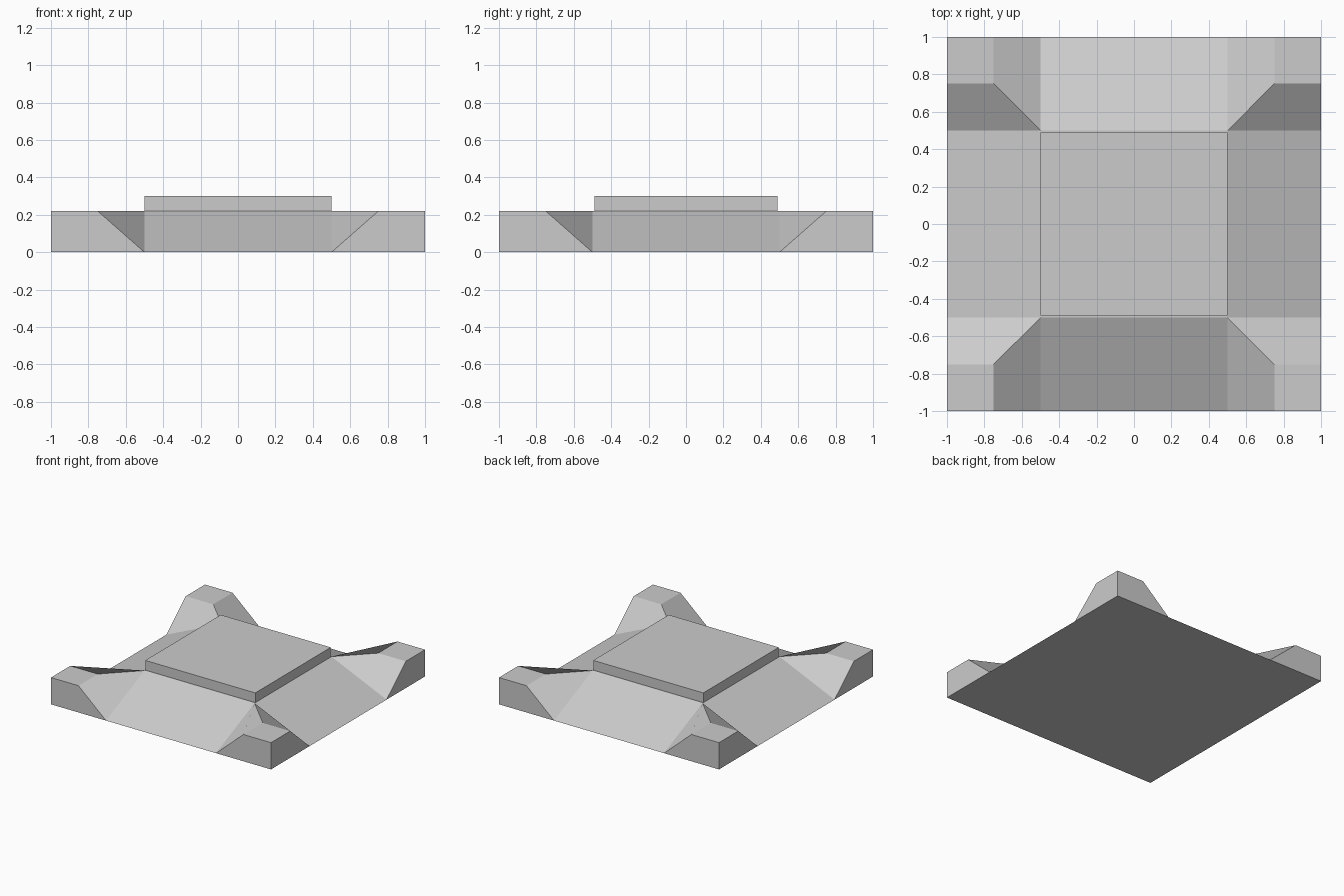
import bpy, bmesh

if "Cube" in bpy.data.objects:
    bpy.data.objects.remove(bpy.data.objects["Cube"])

H = 0.22      # height of slopes and corner horns
TOP = 0.30    # top of the raised slab


def finish(bm, name):
    bmesh.ops.remove_doubles(bm, verts=bm.verts, dist=1e-4)
    mesh = bpy.data.meshes.new(name)
    bm.to_mesh(mesh)
    bm.free()
    obj = bpy.data.objects.new(name, mesh)
    bpy.context.collection.objects.link(obj)
    return obj


def face(bm, pts, flip=False):
    # flipping keeps the first corner, so a folded quad keeps its diagonal
    if flip:
        pts = [pts[0]] + pts[:0:-1]
    bm.faces.new([bm.verts.new(p) for p in pts])


# Sloped base with four corner horns
bm = bmesh.new()
for sx in (-1, 1):
    for sy in (-1, 1):
        def corner(pts, flip):
            face(bm, [(x * sx, y * sy, z) for x, y, z in pts], flip)
        f = sx * sy < 0
        # flat top of the horn
        corner([(.75, .75, H), (1, .75, H), (1, 1, H), (.75, 1, H)], f)
        # outer wall and folded inner flank, on both sides of the diagonal
        for swap in (False, True):
            wall = [(1, .5, 0), (1, 1, 0), (1, 1, H), (1, .75, H)]
            flank = [(1, .75, H), (.75, .75, H), (.5, .5, H), (1, .5, 0)]
            for pts in (wall, flank):
                if swap:
                    pts = [(y, x, z) for x, y, z in pts]
                corner(pts, f != swap)

# slopes between the horns
slope = [(-.5, -1, 0), (.5, -1, 0), (.5, -.5, H), (-.5, -.5, H)]
for turn in range(4):
    face(bm, slope)
    slope = [(-y, x, z) for x, y, z in slope]

# flat seat for the slab and underside
face(bm, [(-.5, -.5, H), (.5, -.5, H), (.5, .5, H), (-.5, .5, H)])
rim = [(-1, -1), (-1, -.5), (-1, .5), (-1, 1), (-.5, 1), (.5, 1),
       (1, 1), (1, .5), (1, -.5), (1, -1), (.5, -1), (-.5, -1)]
face(bm, [(x, y, 0) for x, y in rim])
finish(bm, "horned_base")

# Raised slab on top
bm = bmesh.new()
bmesh.ops.create_cube(bm, size=1)
slab = finish(bm, "top_slab")
slab.scale = (1, 0.98, TOP - H)
slab.location.z = (TOP + H) / 2
